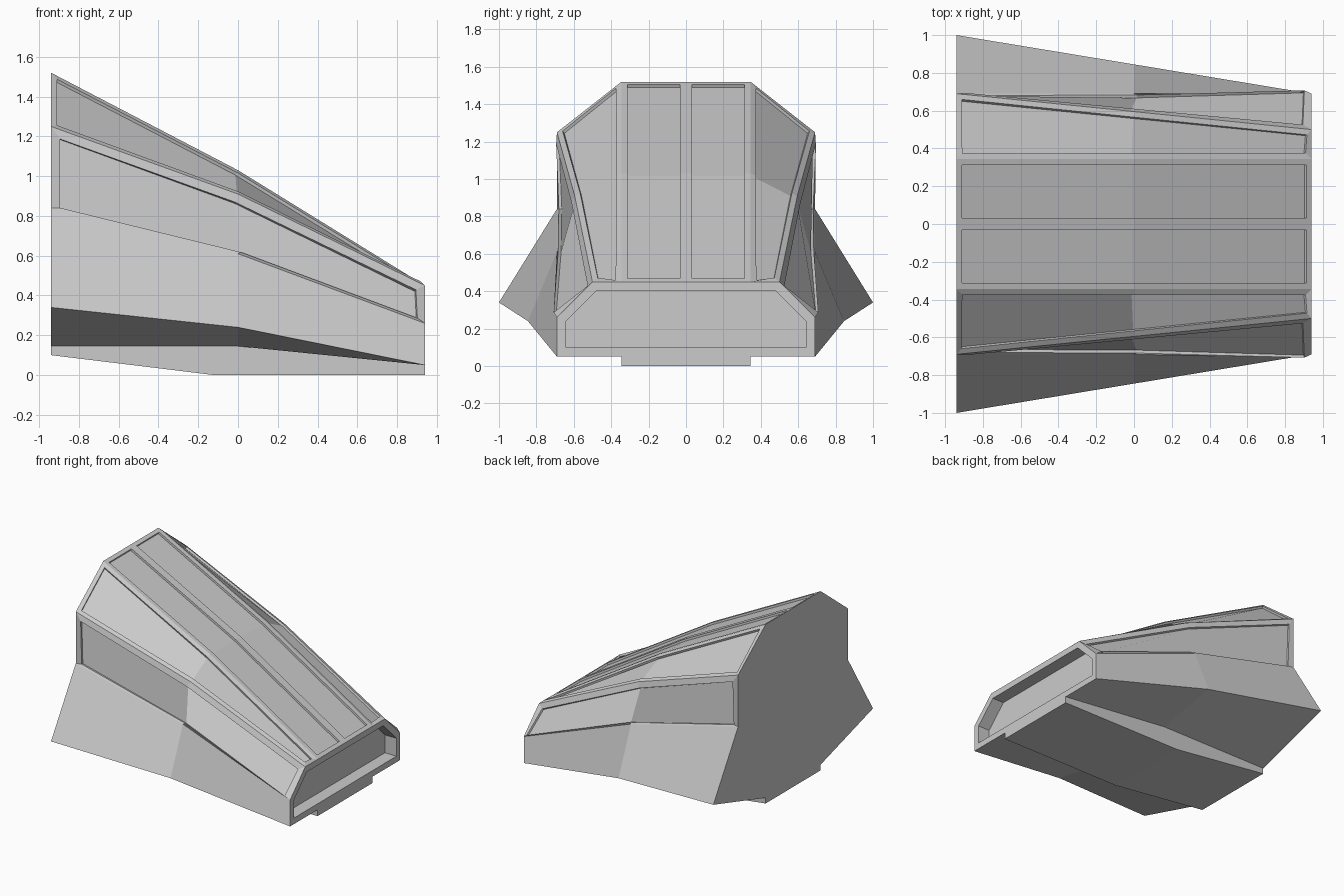
import bpy, bmesh
from mathutils import Vector

if "Cube" in bpy.data.objects:
    bpy.data.objects.remove(bpy.data.objects["Cube"])


def finish(bm, name):
    bmesh.ops.recalc_face_normals(bm, faces=bm.faces[:])
    me = bpy.data.meshes.new(name)
    bm.to_mesh(me)
    bm.free()
    ob = bpy.data.objects.new(name, me)
    bpy.context.collection.objects.link(ob)
    return ob


# Half cross-sections (y, z): roof centre, roof edge, shoulder, waist, flare tip, belly edge, belly centre
sections = [
    (-0.94, [(0, 1.52), (.345, 1.52), (.69, 1.25), (.69, .84), (1.0, .34), (.345, .145), (0, .145)]),
    (0.0,   [(0, 1.03), (.345, 1.03), (.595, .91), (.69, .61), (.845, .24), (.345, .145), (0, .145)]),
    (0.94,  [(0, .45), (.345, .45), (.50, .45), (.69, .26), (.69, .05), (.345, .05), (0, .05)]),
]

# Hull: loft through the full mirrored rings
bm = bmesh.new()
rings = []
for x, half in sections:
    full = half + [(-y, z) for y, z in half[-2:0:-1]]
    rings.append([bm.verts.new((x, y, z)) for y, z in full])
n = len(rings[0])
strips = []
for i in range(n):
    j = (i + 1) % n
    strips.append([bm.faces.new((a[i], b[i], b[j], a[j])) for a, b in zip(rings, rings[1:])])
bm.faces.new(rings[0])
nose = bm.faces.new(rings[-1])
bmesh.ops.recalc_face_normals(bm, faces=bm.faces[:])


def inset(faces, thickness, depth=0.0):
    bmesh.ops.inset_region(bm, faces=faces, thickness=thickness, depth=depth,
                           use_even_offset=True, use_boundary=True)


# Recessed panels: two roof, two slope and two side panels
for i in (0, n - 1, 1, n - 2, 2, n - 3):
    side = i in (2, n - 3)
    inset(strips[i], 0.045 if side else 0.032)
    if side:
        # side panels run down almost to the waist line
        lower = {0: None, 1: None, 2: None}
        verts = sorted({v for f in strips[i] for v in f.verts}, key=lambda v: v.co.x)
        for k in range(3):
            low = min(verts[2 * k:2 * k + 2], key=lambda v: v.co.z)
            high = max(verts[2 * k:2 * k + 2], key=lambda v: v.co.z)
            t = (low.co.x + 0.94) / 0.94
            z = .84 - .23 * t if t < 1 else .61 - .35 * (t - 1)
            target_z = z + 0.012
            s = (low.co.z - target_z) / (high.co.z - low.co.z)
            low.co += (low.co - high.co) * s
    inset(strips[i], 0.001, -0.016)

# Nose opening: framed recess
inset([nose], 0.048)
inset([nose], 0.0005, -0.10)
finish(bm, "hull")

# Keel: shallow strip under the belly
bm = bmesh.new()
outline = [(-.94, .10), (-.12, 0), (.94, 0), (.94, .06), (0, .15), (-.94, .15)]
face = bm.faces.new([bm.verts.new((x, -.345, z)) for x, z in outline])
ext = bmesh.ops.extrude_face_region(bm, geom=[face])
bmesh.ops.translate(bm, vec=Vector((0, .69, 0)),
                    verts=[g for g in ext["geom"] if isinstance(g, bmesh.types.BMVert)])
finish(bm, "keel")
